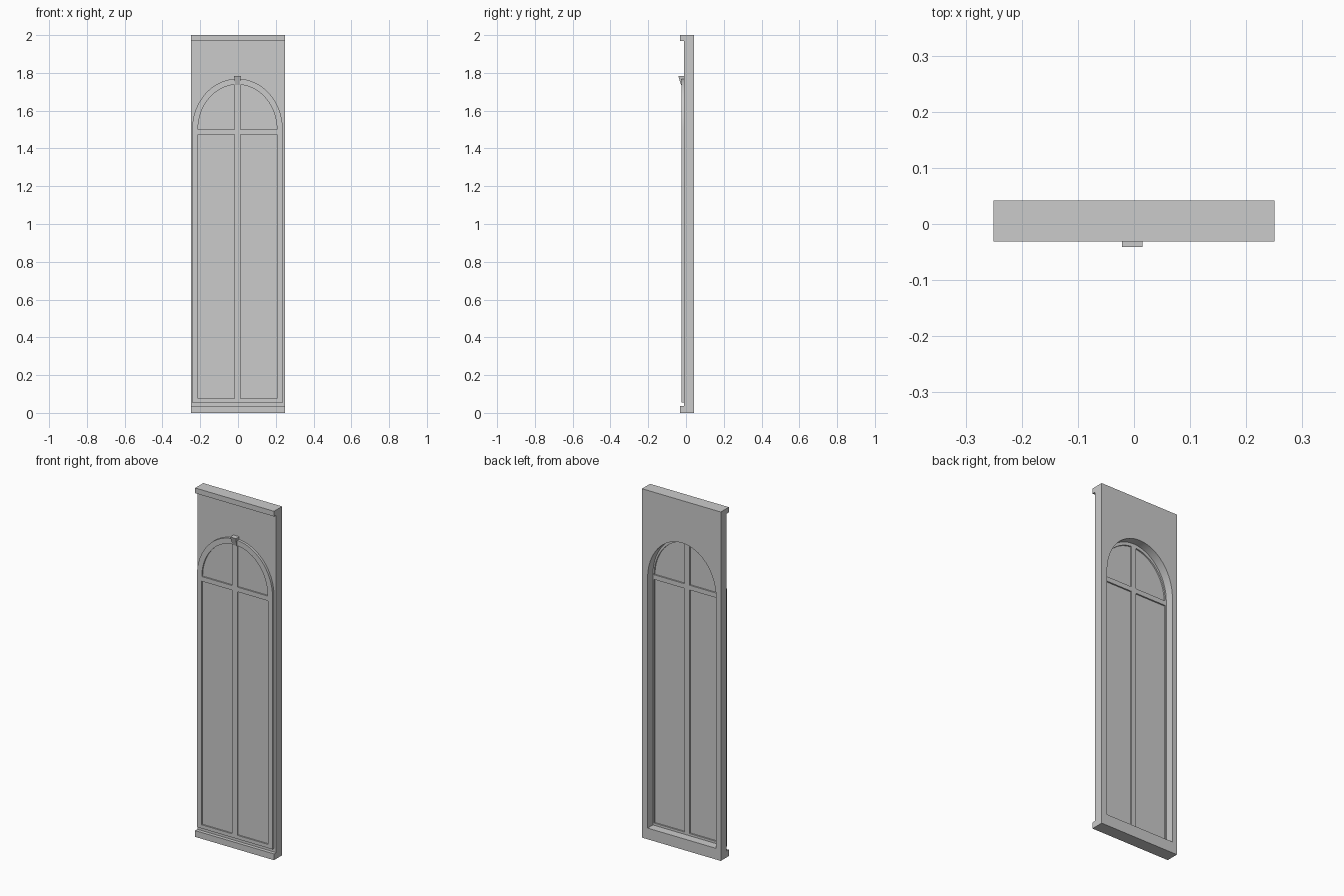
import bpy, bmesh, math
from mathutils import Matrix

if "Cube" in bpy.data.objects:
    bpy.data.objects.remove(bpy.data.objects["Cube"])

C = -0.003        # window centre line
SPRING = 1.50     # height where the arch begins
BACK, WALL, BAND, TIP = 0.042, -0.011, -0.031, -0.041


def panel(name, loops, y0, y1):
    """Extrude flat x/z loops (first is outline, others are holes) from y0 to y1."""
    cu = bpy.data.curves.new(name, 'CURVE')
    cu.dimensions, cu.fill_mode, cu.extrude = '2D', 'BOTH', abs(y1 - y0) / 2
    for pts in loops:
        s = cu.splines.new('POLY')
        s.points.add(len(pts) - 1)
        for p, (x, z) in zip(s.points, pts):
            p.co = (x, z, 0, 1)
        s.use_cyclic_u = True
    tmp = bpy.data.objects.new(name + "_tmp", cu)
    bpy.context.collection.objects.link(tmp)
    dg = bpy.context.evaluated_depsgraph_get()
    me = bpy.data.meshes.new_from_object(tmp.evaluated_get(dg))
    bpy.data.objects.remove(tmp)
    me.transform(Matrix.Translation((0, (y0 + y1) / 2, 0)) @ Matrix.Rotation(math.pi / 2, 4, 'X'))
    bm = bmesh.new()
    bm.from_mesh(me)
    bmesh.ops.remove_doubles(bm, verts=bm.verts, dist=1e-5)
    bmesh.ops.recalc_face_normals(bm, faces=bm.faces)
    bm.to_mesh(me)
    bm.free()
    me.name = name
    ob = bpy.data.objects.new(name, me)
    bpy.context.collection.objects.link(ob)
    bpy.ops.object.select_all(action='DESELECT')
    ob.select_set(True)
    bpy.context.view_layer.objects.active = ob
    bpy.ops.object.shade_smooth_by_angle(angle=math.radians(30))
    return ob


def rect(x0, x1, z0, z1):
    return [(x0, z0), (x1, z0), (x1, z1), (x0, z1)]


def arched(rx, rz, bottom, n=32):
    arc = [(C + rx * math.cos(math.pi * i / n), SPRING + rz * math.sin(math.pi * i / n))
           for i in range(n + 1)]
    return [(C - rx, bottom), (C + rx, bottom)] + arc


def quarter(side, rx, rz, gap, n=16):
    # half of the fanlight, cut off at the mullion
    end = math.acos(gap / rx)
    arc = [(C + side * rx * math.cos(end * i / n), SPRING + rz * math.sin(end * i / n))
           for i in range(n + 1)]
    return [(C + side * gap, SPRING)] + arc


# wall with arched opening
panel("wall", [rect(-0.25, 0.25, 0, 2), arched(0.217, 0.257, 0.064)], WALL, BACK)

# projecting bands at head and foot
panel("top_band", [rect(-0.25, 0.25, 1.97, 2)], BAND, WALL)
panel("bottom_band", [rect(-0.25, 0.25, 0, 0.036)], BAND, WALL)

# window frame with two tall lights and two fanlight halves
holes = []
for s in (-1, 1):
    a, b = sorted((C + s * 0.016, C + s * 0.210))
    holes += [rect(a, b, 0.077, 1.473), quarter(s, 0.209, 0.238, 0.016)]
panel("window_frame", [arched(0.240, 0.269, 0.056)] + holes, -0.025, -0.006)

# glass pane
panel("glass", [arched(0.214, 0.244, 0.07)], -0.017, -0.014)

# keystone: wedge tapering towards the bottom
key = panel("keystone", [rect(C - 0.018, C + 0.018, 1.735, 1.784)], TIP, WALL)
for v in key.data.vertices:
    if v.co.z < 1.76:
        v.co.x = C + (v.co.x - C) * 0.7
        if v.co.y < -0.03:
            v.co.y = -0.026
